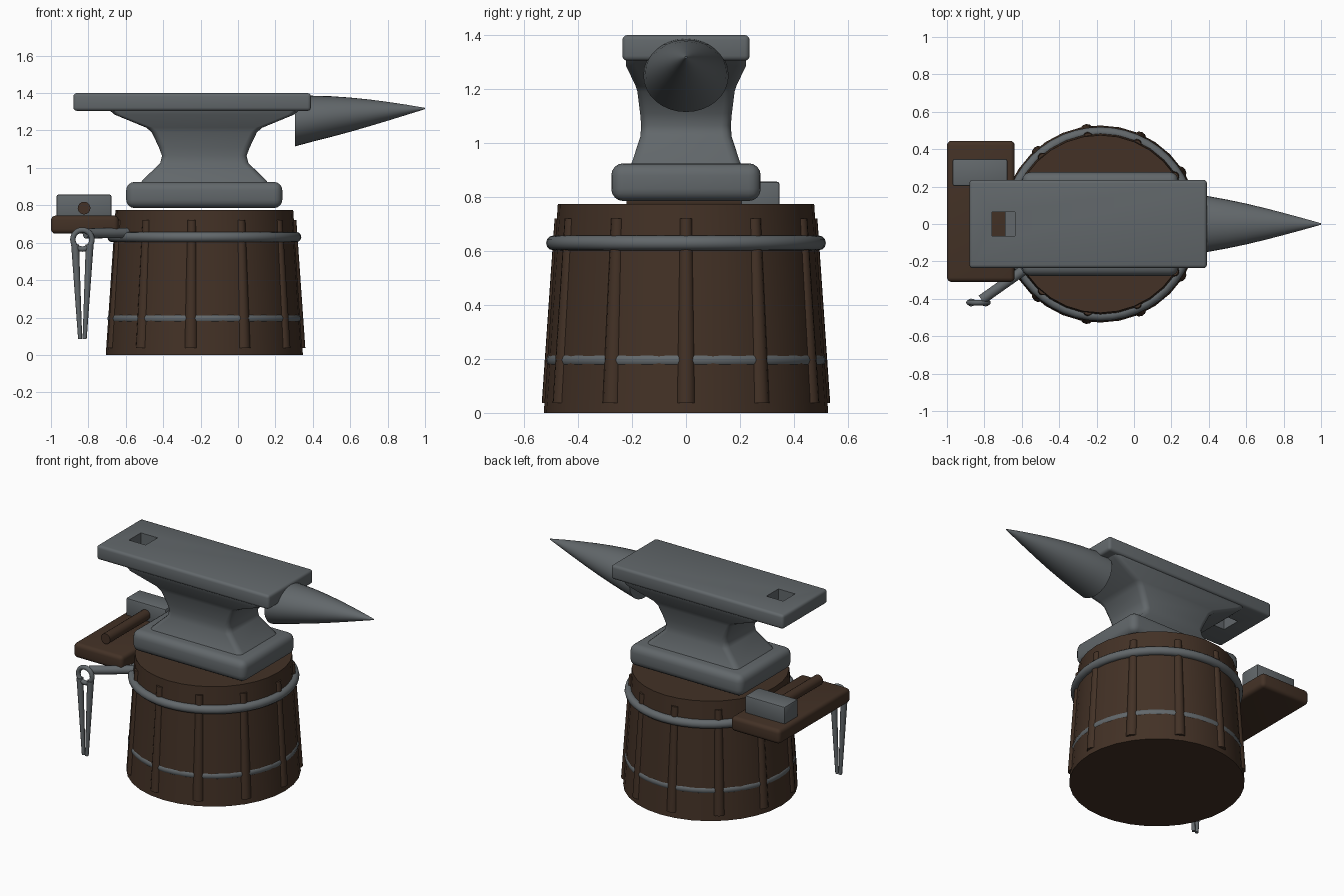
import bpy, bmesh, math
from mathutils import Vector, Matrix

if "Cube" in bpy.data.objects:
    bpy.data.objects.remove(bpy.data.objects["Cube"])


def material(name, rgb):
    m = bpy.data.materials.new(name)
    m.diffuse_color = (*rgb, 1)
    m.use_nodes = True
    m.node_tree.nodes["Principled BSDF"].inputs["Base Color"].default_value = m.diffuse_color
    return m


WOOD = material("dark_wood", (0.056, 0.031, 0.019))
METAL = material("grey_metal", (0.122, 0.137, 0.146))
CX = -0.18  # axis of stump and anvil


def finish(name, bm, mat, angle=35):
    bmesh.ops.recalc_face_normals(bm, faces=bm.faces[:])
    me = bpy.data.meshes.new(name)
    bm.to_mesh(me)
    bm.free()
    me.materials.append(mat)
    ob = bpy.data.objects.new(name, me)
    bpy.context.collection.objects.link(ob)
    me.shade_smooth()
    me.set_sharp_from_angle(angle=math.radians(angle))
    return ob


def box(name, lo, hi, mat, bevel=0.0, segs=4):
    bm = bmesh.new()
    bmesh.ops.create_cube(bm, size=1)
    lo, hi = Vector(lo), Vector(hi)
    for v in bm.verts:
        v.co = Vector([(lo[i] + hi[i]) / 2 + v.co[i] * (hi[i] - lo[i]) for i in range(3)])
    if bevel:
        bmesh.ops.bevel(bm, geom=bm.edges[:], offset=bevel, segments=segs,
                        profile=0.5, affect='EDGES')
    return finish(name, bm, mat)


def rod(name, p, q, r1, r2, mat, sides=16):
    p, q = Vector(p), Vector(q)
    d = q - p
    mtx = Matrix.Translation((p + q) / 2) @ d.to_track_quat('Z', 'Y').to_matrix().to_4x4()
    bm = bmesh.new()
    bmesh.ops.create_cone(bm, cap_ends=True, segments=sides, radius1=r1, radius2=r2,
                          depth=d.length, matrix=mtx)
    return finish(name, bm, mat)


def loft(name, rings, mat, angle=35):
    bm = bmesh.new()
    loops = [[bm.verts.new(p) for p in ring] for ring in rings]
    n = len(loops[0])
    for a, b in zip(loops, loops[1:]):
        for i in range(n):
            bm.faces.new((a[i], a[(i + 1) % n], b[(i + 1) % n], b[i]))
    bm.faces.new(loops[0])
    bm.faces.new(loops[-1])
    return finish(name, bm, mat, angle)


def ring(name, loc, major, minor, rot=(0, 0, 0), segs=48):
    bpy.ops.mesh.primitive_torus_add(location=loc, rotation=rot, major_radius=major,
                                     minor_radius=minor, major_segments=segs,
                                     minor_segments=12)
    ob = bpy.context.object
    ob.name = name
    ob.data.materials.append(METAL)
    ob.data.shade_smooth()


# Wooden stump with ribs and hoops
rod("stump", (CX, 0, 0), (CX, 0, 0.775), 0.527, 0.475, WOOD, 32)
for k in range(11):
    a = 2 * math.pi * k / 11
    c, s = math.cos(a), math.sin(a)
    rod(f"stump_rib_{k + 1}", (CX + 0.503 * c, 0.503 * s, 0.035),
        (CX + 0.468 * c, 0.468 * s, 0.72), 0.037, 0.024, WOOD, 12)
ring("upper_hoop", (CX, 0, 0.63), 0.491, 0.0275)
ring("lower_hoop", (CX, 0, 0.195), 0.491, 0.0275)

# Anvil base block
box("anvil_base", (-0.598, -0.277, 0.785), (0.237, 0.277, 0.925), METAL, 0.045)


# Anvil waist: rounded rectangles flaring up and down
def rounded_rect(z, hx, hy, r):
    pts = []
    for sx, sy, start in ((1, 1, 0), (-1, 1, 90), (-1, -1, 180), (1, -1, 270)):
        for j in range(4):
            a = math.radians(start + 30 * j)
            pts.append((CX + sx * (hx - r) + r * math.cos(a),
                        sy * (hy - r) + r * math.sin(a), z))
    return pts


WAIST = [(0.91, 0.345, 0.208), (0.935, 0.33, 0.198), (1.025, 0.236, 0.169),
         (1.065, 0.226, 0.166), (1.11, 0.243, 0.17), (1.19, 0.281, 0.18),
         (1.215, 0.31, 0.188), (1.285, 0.48, 0.222), (1.31, 0.51, 0.222)]
loft("anvil_waist", [rounded_rect(z, hx, hy, 0.035) for z, hx, hy in WAIST], METAL)

# Anvil face plate with a square tool hole
plate = box("anvil_face", (-0.88, -0.236, 1.305), (0.39, 0.236, 1.4), METAL, 0.018, 3)
cutter = box("hole_cutter", (-0.76, -0.063, 1.2), (-0.637, 0.063, 1.5), METAL)
mod = plate.modifiers.new("hole", 'BOOLEAN')
mod.operation = 'DIFFERENCE'
mod.solver = 'EXACT'
mod.object = cutter
bpy.context.view_layer.objects.active = plate
bpy.ops.object.modifier_apply(modifier=mod.name)
bpy.data.objects.remove(cutter, do_unlink=True)
plate.data.set_sharp_from_angle(angle=math.radians(35))

# Horn: elliptical sections rising to a point (x, bottom z, top z, half width)
HORN = [(0.305, 1.115, 1.386, 0.158), (0.39, 1.138, 1.386, 0.15),
        (0.5, 1.166, 1.383, 0.13), (0.6, 1.193, 1.376, 0.109),
        (0.7, 1.222, 1.366, 0.085), (0.8, 1.252, 1.353, 0.059),
        (0.9, 1.283, 1.338, 0.032), (1.0, 1.314, 1.321, 0.004)]
loft("anvil_horn", [[(x, w * math.cos(i * math.pi / 16),
                      (lo + hi) / 2 + (hi - lo) / 2 * math.sin(i * math.pi / 16))
                     for i in range(32)] for x, lo, hi, w in HORN], METAL)

# Side shelf with hammer
box("side_shelf", (-1.0, -0.31, 0.648), (-0.638, 0.445, 0.745), WOOD, 0.025)
box("hammer_head", (-0.97, 0.203, 0.735), (-0.677, 0.347, 0.857), METAL, 0.01, 2)
rod("hammer_handle", (-0.823, -0.22, 0.785), (-0.823, 0.22, 0.785), 0.034, 0.034, WOOD)

# Tongs hanging from a hook bar on the hoop
rod("tongs_hook", (-0.595, -0.25, 0.652), (-0.815, -0.405, 0.65), 0.027, 0.027, METAL)
ring("tongs_ring", (-0.832, -0.42, 0.617), 0.051, 0.0145, (math.pi / 2, 0, 0), 32)
for side, label in ((-1, "left"), (1, "right")):
    rod(f"tongs_leg_{label}", (-0.832 + side * 0.012, -0.42, 0.085),
        (-0.832 + side * 0.039, -0.42, 0.59), 0.011, 0.021, METAL, 12)
